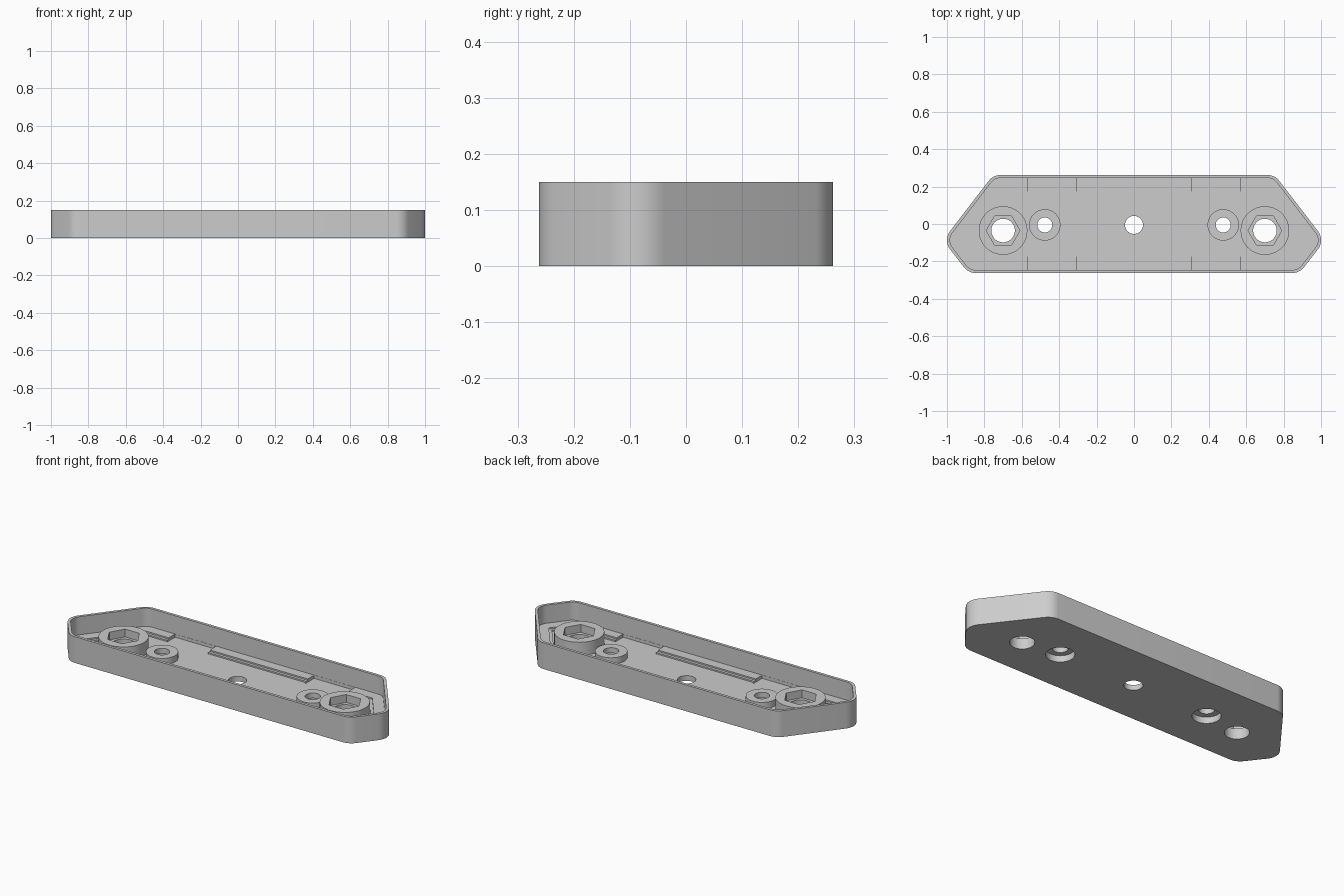
import bpy, bmesh, math
from mathutils import Vector

if "Cube" in bpy.data.objects:
    bpy.data.objects.remove(bpy.data.objects["Cube"])

grey = bpy.data.materials.new("plain_grey")
grey.diffuse_color = (0.604, 0.604, 0.604, 1)
grey.use_nodes = True
grey.node_tree.nodes["Principled BSDF"].inputs["Base Color"].default_value = grey.diffuse_color

# Sharp corners of the hexagonal outline, counter-clockwise
OUTLINE = [(-0.885, -0.262), (0.885, -0.262), (1.021, -0.087),
           (0.753, 0.262), (-0.753, 0.262), (-1.021, -0.087)]


def inset(points, d):
    """Move every side of a convex polygon inwards by d."""
    pts = [Vector(p) for p in points]
    out = []
    for i, p in enumerate(pts):
        a = (p - pts[i - 1]).normalized()
        b = (pts[(i + 1) % len(pts)] - p).normalized()
        na, nb = Vector((-a.y, a.x)), Vector((-b.y, b.x))
        out.append(p + (na + nb) * d / (1 + na.dot(nb)))
    return out


def rounded(points, r, steps=8):
    """Replace the corners by arcs of radius r."""
    centres = inset(points, r)
    out = []
    for i, c in enumerate(centres):
        a = c - centres[i - 1]
        b = centres[(i + 1) % len(centres)] - c
        start = math.atan2(-a.x, a.y)
        turn = (math.atan2(-b.x, b.y) - start) % math.tau
        for k in range(steps + 1):
            t = start + turn * k / steps
            out.append(c + Vector((math.cos(t), math.sin(t))) * r)
    return out


def circle(x, y, r, n=48):
    return [(x + r * math.cos(math.tau * k / n), y + r * math.sin(math.tau * k / n))
            for k in range(n)]


def rect(x0, x1, y0, y1):
    return [(x0, y0), (x1, y0), (x1, y1), (x0, y1)]


def prism(name, points, z0, z1):
    bm = bmesh.new()
    face = bm.faces.new([bm.verts.new((p[0], p[1], z0)) for p in points])
    new = bmesh.ops.extrude_face_region(bm, geom=[face])["geom"]
    bmesh.ops.translate(bm, vec=(0, 0, z1 - z0),
                        verts=[v for v in new if isinstance(v, bmesh.types.BMVert)])
    bmesh.ops.recalc_face_normals(bm, faces=bm.faces)
    me = bpy.data.meshes.new(name)
    bm.to_mesh(me)
    bm.free()
    me.materials.append(grey)
    ob = bpy.data.objects.new(name, me)
    bpy.context.collection.objects.link(ob)
    return ob


def combine(ob, op, others):
    """Apply boolean steps and delete the helper solids."""
    for o in others:
        m = ob.modifiers.new("bool", 'BOOLEAN')
        m.operation, m.solver, m.object = op, 'EXACT', o
    dg = bpy.context.evaluated_depsgraph_get()
    me = bpy.data.meshes.new_from_object(ob.evaluated_get(dg))
    ob.modifiers.clear()
    ob.data = me
    for o in others:
        bpy.data.objects.remove(o)


FLOOR, STEP, LEDGE, TOP = 0.03, 0.038, 0.046, 0.15

# Tray: thin outer wall, ledge and small step down to the floor
tray = prism("tray", rounded(OUTLINE, 0.08), 0, TOP)
cuts = [prism("cavity", rounded(inset(OUTLINE, 0.016), 0.064), LEDGE, 0.3),
        prism("step_cut", inset(OUTLINE, 0.073), STEP, 0.31),
        prism("floor_cut", inset(OUTLINE, 0.089), FLOOR, 0.32)]

# Clip notches through the ledge
for sx in (-1, 1):
    for sy in (-1, 1):
        x0, x1 = sorted((sx * 0.31, sx * 0.57))
        y0, y1 = sorted((sy * 0.166, sy * 0.245))
        cuts.append(prism("notch", rect(x0, x1, y0, y1), FLOOR - 0.002, 0.1))
combine(tray, 'DIFFERENCE', cuts)

# Bosses and their holes
bosses, holes = [], [prism("centre_hole", circle(0, -0.005, 0.048), -0.1, 0.3)]
for s in (-1, 1):
    nx, sx = s * 0.70, s * 0.477
    bosses += [prism("nut_boss", circle(nx, -0.035, 0.13), 0.015, 0.105),
               prism("screw_boss", circle(sx, -0.005, 0.084), 0.015, 0.066)]
    holes += [prism("nut_hole", circle(nx, -0.035, 0.063), -0.1, 0.3),
              prism("nut_pocket", circle(nx, -0.035, 0.09, 6), 0.06, 0.3),
              prism("screw_hole", circle(sx, -0.005, 0.04), -0.1, 0.3),
              prism("head_pocket", circle(sx, -0.005, 0.073), -0.1, 0.036)]
combine(tray, 'UNION', bosses)
combine(tray, 'DIFFERENCE', holes)

# Smooth arcs, sharp edges
bpy.ops.object.select_all(action='DESELECT')
tray.select_set(True)
bpy.context.view_layer.objects.active = tray
bpy.ops.object.shade_smooth_by_angle(angle=math.radians(30))
